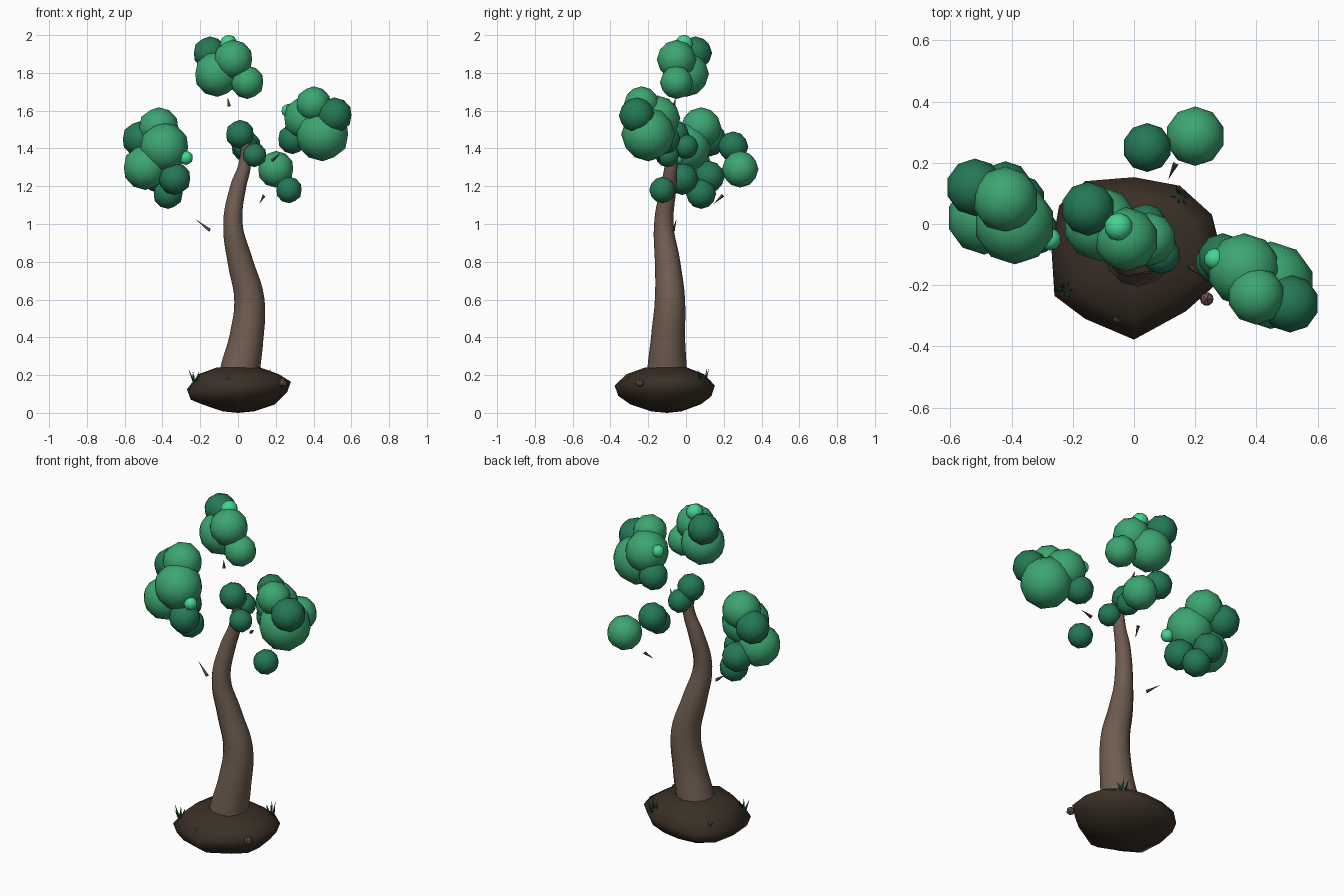
import bpy, bmesh, math, random
from mathutils import Vector

random.seed(4)
if "Cube" in bpy.data.objects:
    bpy.data.objects.remove(bpy.data.objects["Cube"])


def material(name, rgb):
    m = bpy.data.materials.new(name)
    m.use_nodes = True
    m.diffuse_color = (*rgb, 1)
    m.node_tree.nodes["Principled BSDF"].inputs["Base Color"].default_value = (*rgb, 1)
    return m


LEAF = material("leaf green", (0.046, 0.38, 0.165))
DARK = material("dark leaf green", (0.018, 0.19, 0.092))
BRIGHT = material("bright leaf green", (0.06, 0.66, 0.29))
BARK = material("bark brown", (0.16, 0.108, 0.08))
TWIG = material("twig brown", (0.08, 0.055, 0.045))
SOIL = material("soil brown", (0.042, 0.029, 0.019))
GRASS = material("grass green", (0.01, 0.1, 0.05))
STONE = material("stone brown", (0.14, 0.085, 0.07))


def finish(bm, name, mat, smooth=True):
    bmesh.ops.recalc_face_normals(bm, faces=bm.faces)
    me = bpy.data.meshes.new(name)
    bm.to_mesh(me)
    bm.free()
    me.materials.append(mat)
    me.polygons.foreach_set("use_smooth", [smooth] * len(me.polygons))
    ob = bpy.data.objects.new(name, me)
    bpy.context.collection.objects.link(ob)
    return ob


def ball(name, x, y, z, r, mat, detail=2, smooth=True):
    bm = bmesh.new()
    bmesh.ops.create_icosphere(bm, subdivisions=detail, radius=r)
    ob = finish(bm, name, mat, smooth)
    ob.location = (x, y, z)
    return ob


def spike(name, base, tip, r, mat):
    # Thin three-sided cone from base to tip
    base, tip = Vector(base), Vector(tip)
    axis = tip - base
    bm = bmesh.new()
    bmesh.ops.create_cone(bm, cap_ends=True, segments=3, radius1=r, radius2=0, depth=axis.length)
    ob = finish(bm, name, mat, False)
    ob.location = (base + tip) / 2
    ob.rotation_euler = axis.to_track_quat("Z", "Y").to_euler()


# Foliage balls, grouped by clump: x, y, z, radius, colour
clumps = {
    "top_clump": [
        (-.15, .05, 1.905, .088, DARK), (-.11, 0, 1.795, .122, LEAF),
        (-.025, -.05, 1.87, .105, LEAF), (.05, -.05, 1.75, .088, LEAF),
        (-.05, -.01, 1.955, .047, BRIGHT)],
    "right_clump": [
        (-.42, .08, 1.51, .108, LEAF), (-.39, 0, 1.405, .132, LEAF),
        (-.52, .12, 1.45, .094, DARK), (-.49, .02, 1.30, .12, LEAF),
        (-.335, -.02, 1.24, .086, DARK), (-.37, .08, 1.16, .08, DARK),
        (-.42, .12, 1.25, .085, DARK), (-.275, -.05, 1.35, .037, BRIGHT)],
    "left_clump": [
        (.4, -.235, 1.635, .094, LEAF), (.51, -.26, 1.575, .095, DARK),
        (.447, -.2, 1.475, .143, LEAF), (.36, -.15, 1.56, .12, LEAF),
        (.29, -.11, 1.45, .08, DARK), (.265, -.115, 1.60, .036, BRIGHT)],
    "loose_leaves": [
        (.2, .287, 1.29, .097, LEAF), (.043, .25, 1.41, .08, DARK),
        (.27, -.125, 1.18, .07, DARK), (.01, -.06, 1.475, .076, DARK),
        (.04, 0, 1.41, .066, DARK), (.088, -.1, 1.365, .064, DARK)],
}
for name, balls in clumps.items():
    for b in balls:
        ball(name, *b)

# Trunk: a bent tapering tube
path = [(0, -.1, .15, .118), (.012, -.1, .23, .105), (.045, -.095, .4, .09),
        (.06, -.085, .6, .08), (.012, -.098, .8, .067), (-.027, -.118, 1, .051),
        (.002, -.092, 1.2, .042), (.033, -.08, 1.3, .034), (.045, -.072, 1.43, .024)]
curve = bpy.data.curves.new("trunk", "CURVE")
curve.dimensions = "3D"
curve.bevel_depth = 1
curve.bevel_resolution = 4
curve.resolution_u = 5
curve.use_fill_caps = True
spline = curve.splines.new("BEZIER")
spline.bezier_points.add(len(path) - 1)
for p, (x, y, z, r) in zip(spline.bezier_points, path):
    p.co = (x, y, z)
    p.radius = r
    p.handle_left_type = p.handle_right_type = "AUTO"
spline.use_smooth = True
curve.materials.append(BARK)
bpy.context.collection.objects.link(bpy.data.objects.new("trunk", curve))

# Soil mound: one uneven outline stacked at several heights
outline = [(0, -.378), (.17, -.285), (.265, -.2), (.28, -.07), (.255, .03), (.15, .125),
           (0, .153), (-.16, .14), (-.245, .06), (-.27, -.08), (-.26, -.235), (-.16, -.31)]
centre_y = -.1
bm = bmesh.new()
rings = []
for z, s in [(.008, .3), (.045, .7), (.09, .93), (.145, 1), (.205, .77), (.24, .42)]:
    rings.append([bm.verts.new((x * s, centre_y + (y - centre_y) * s,
                                z + .02 * x / .28 * (s > .9))) for x, y in outline])
n = len(outline)
for low, high in zip(rings, rings[1:]):
    for i in range(n):
        j = (i + 1) % n
        bm.faces.new((low[i], low[j], high[j], high[i]))
for ring, z in ((rings[0], 0), (rings[-1], .245)):
    pole = bm.verts.new((0, centre_y, z))
    for i in range(n):
        bm.faces.new((ring[i], ring[(i + 1) % n], pole))
finish(bm, "soil_mound", SOIL)

# Twigs pointing towards the clumps
for base, tip in [((-.15, -.07, .965), (-.225, -.05, 1.025)),
                  ((-.045, -.065, 1.625), (-.055, -.055, 1.67)),
                  ((.18, -.14, 1.335), (.225, -.17, 1.375)),
                  ((.135, .195, 1.15), (.112, .145, 1.105))]:
    spike("twig", base, tip, .011, TWIG)

# Grass tufts
for x, y, z in [(-.225, -.215, .165), (.155, .09, .165)]:
    for k in range(6):
        a = k * math.tau / 6
        lean = random.uniform(.02, .04)
        foot = (x + .012 * math.cos(a), y + .012 * math.sin(a), z)
        tip = (x + lean * math.cos(a), y + lean * math.sin(a), z + random.uniform(.045, .075))
        spike("grass_blade", foot, tip, .008, GRASS)

# Stones
for x, y, z, r in [(.238, -.245, .16, .025), (-.055, -.31, .175, .015), (-.2, .06, .18, .014)]:
    ball("stone", x, y, z, r, STONE, 1, False)
